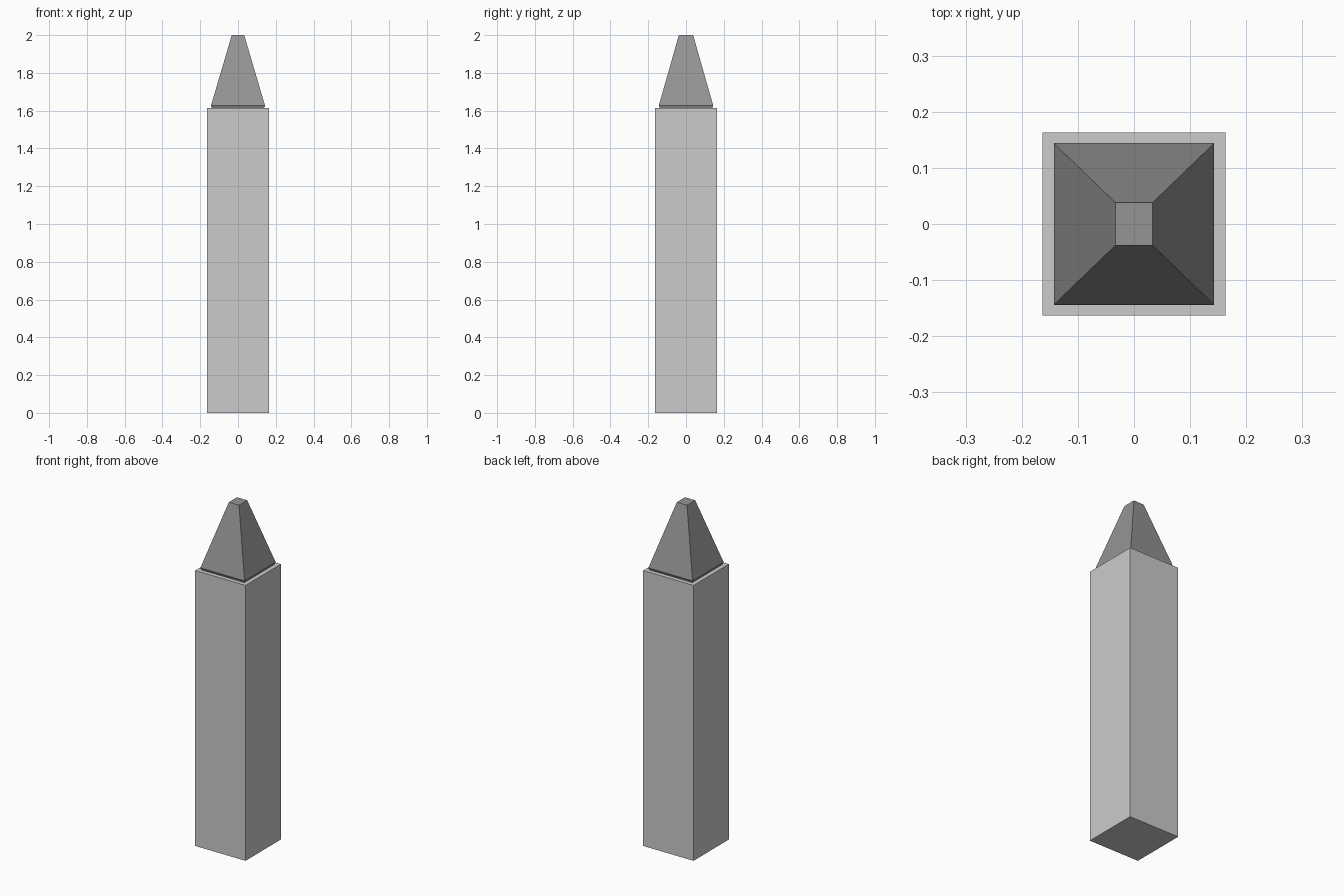
import bpy, bmesh

if "Cube" in bpy.data.objects:
    bpy.data.objects.remove(bpy.data.objects["Cube"])


def tapered_block(name, rings, color=None):
    """Stack rectangular rings (half_x, half_y, z) into one closed solid."""
    bm = bmesh.new()
    loops = [[bm.verts.new((sx * hx, sy * hy, z))
              for sx, sy in ((-1, -1), (1, -1), (1, 1), (-1, 1))]
             for hx, hy, z in rings]
    bm.faces.new(loops[0][::-1])
    bm.faces.new(loops[-1])
    for low, high in zip(loops, loops[1:]):
        for i in range(4):
            j = (i + 1) % 4
            bm.faces.new((low[i], low[j], high[j], high[i]))
    mesh = bpy.data.meshes.new(name)
    bm.to_mesh(mesh)
    bm.free()
    obj = bpy.data.objects.new(name, mesh)
    bpy.context.collection.objects.link(obj)
    if color:
        mat = bpy.data.materials.new(name + "_grey")
        mat.diffuse_color = color
        mat.use_nodes = True
        mat.node_tree.nodes["Principled BSDF"].inputs["Base Color"].default_value = mat.diffuse_color
        mesh.materials.append(mat)
    return obj


# Square post
tapered_block("post", [(0.163, 0.163, 0), (0.163, 0.163, 1.613)])

# Dark cap: narrow undercut lip, then a truncated pyramid
tapered_block("pointed_cap",
              [(0.138, 0.138, 1.613), (0.143, 0.144, 1.627), (0.033, 0.038, 2.0)],
              (0.3, 0.3, 0.3, 1))
